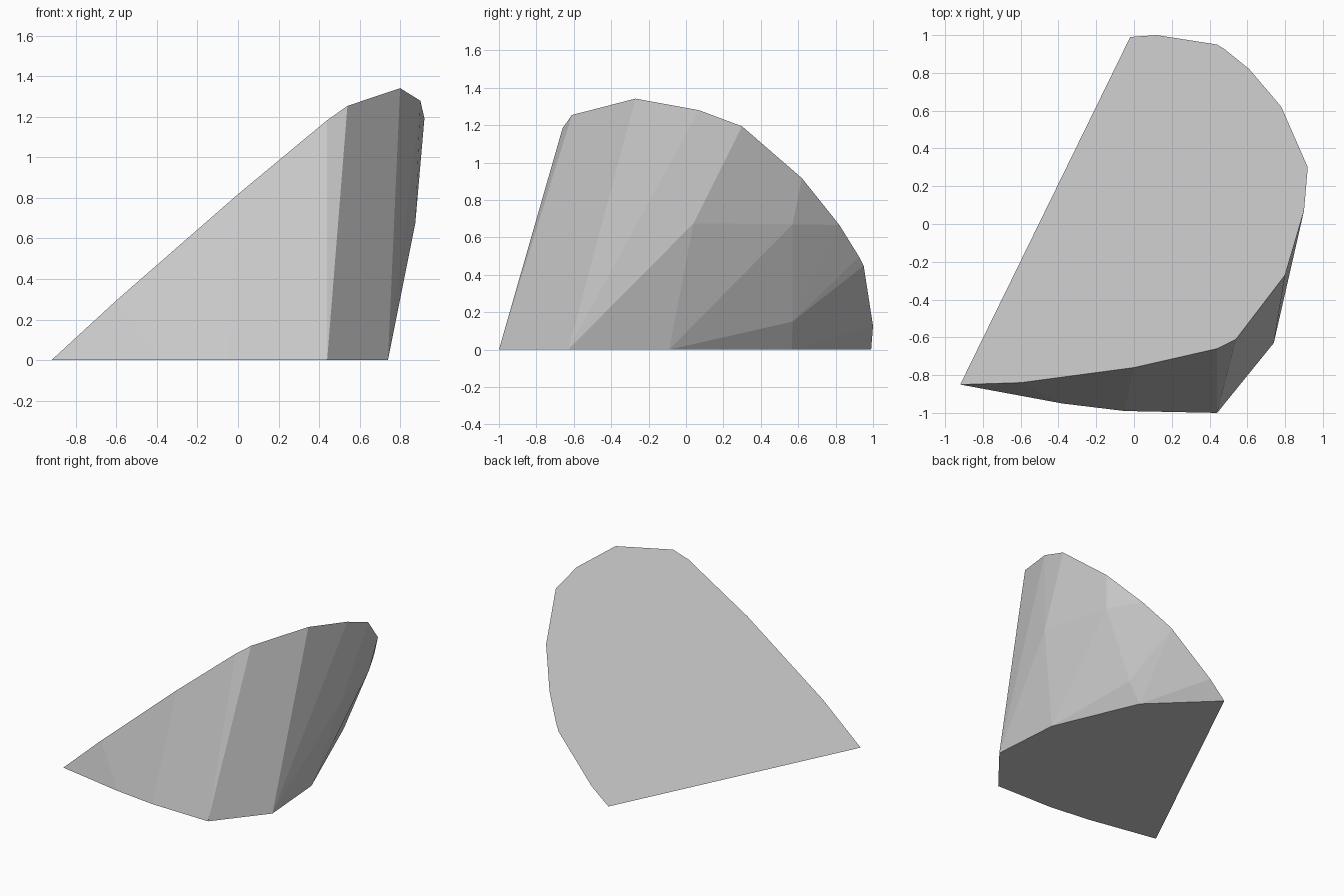
import bpy, bmesh
from mathutils import Vector

if "Cube" in bpy.data.objects:
    bpy.data.objects.remove(bpy.data.objects["Cube"])

# Flat cut: a sloping plane rising from the left edge of the base
edge_a, edge_b = Vector((-0.92, -0.85)), Vector((-0.02, 0.99))
along = (edge_b - edge_a).normalized()
across = Vector((along.y, -along.x))
SLOPE = 1.04


def on_cut(x, y):
    return (x, y, SLOPE * (Vector((x, y)) - edge_a).dot(across))


# Outline of the flat base
base = [(-0.92, -0.85), (-0.38, -0.95), (-0.05, -0.99), (0.44, -1.0),
        (0.74, -0.63), (0.70, -0.09), (0.42, 0.565), (-0.02, 0.99)]

# Rim of the sloping cut face
rim = [(-0.60, -0.84), (0.0, -0.76), (0.44, -0.66), (0.54, -0.61),
       (0.80, -0.27), (0.90, 0.07), (0.92, 0.30), (0.78, 0.62),
       (0.61, 0.82), (0.48, 0.925), (0.44, 0.95), (0.12, 1.0)]

# Corners of the facets on the rounded right side
facets = [(0.875, 0.04, 0.675), (0.74, 0.57, 0.67),
          (0.70, 0.04, 0.15), (0.52, 0.57, 0.15)]

# Rock shard: convex skin around the base, rim and facet corners
bm = bmesh.new()
for p in [(x, y, 0) for x, y in base] + [on_cut(*p) for p in rim] + facets:
    bm.verts.new(p)
hull = bmesh.ops.convex_hull(bm, input=bm.verts)
loose = [v for v in bm.verts if not v.link_faces]
bmesh.ops.delete(bm, geom=loose, context='VERTS')
bmesh.ops.dissolve_limit(bm, angle_limit=0.01, verts=bm.verts, edges=bm.edges)
bmesh.ops.recalc_face_normals(bm, faces=bm.faces)

mesh = bpy.data.meshes.new("rock_shard")
bm.to_mesh(mesh)
bm.free()
grey = bpy.data.materials.new("stone grey")
grey.diffuse_color = (0.6, 0.6, 0.6, 1)
grey.use_nodes = True
grey.node_tree.nodes["Principled BSDF"].inputs["Base Color"].default_value = grey.diffuse_color
mesh.materials.append(grey)
bpy.context.collection.objects.link(bpy.data.objects.new("rock_shard", mesh))
